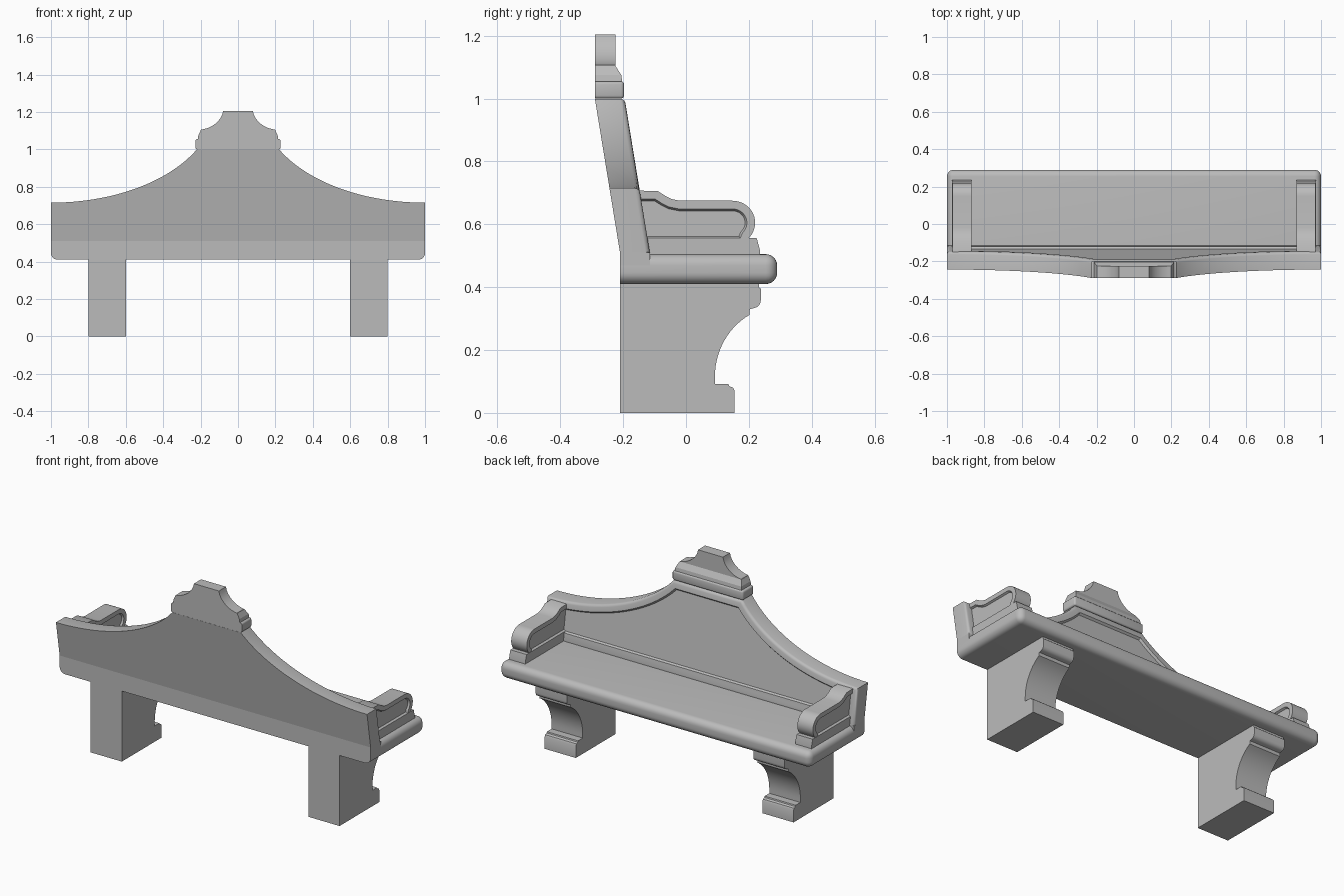
import bpy, bmesh, math
from mathutils import Vector

cube = bpy.data.objects.get("Cube")
if cube:
    bpy.data.objects.remove(cube, do_unlink=True)

stone = bpy.data.materials.new("grey_stone")
stone.use_nodes = True
GREY = (0.5, 0.5, 0.5, 1)
stone.diffuse_color = GREY
stone.node_tree.nodes["Principled BSDF"].inputs["Base Color"].default_value = GREY


def finish(name, bm):
    bmesh.ops.recalc_face_normals(bm, faces=bm.faces)
    mesh = bpy.data.meshes.new(name)
    bm.to_mesh(mesh)
    bm.free()
    mesh.materials.append(stone)
    obj = bpy.data.objects.new(name, mesh)
    bpy.context.collection.objects.link(obj)
    bpy.ops.object.select_all(action='DESELECT')
    obj.select_set(True)
    bpy.context.view_layer.objects.active = obj
    bpy.ops.object.shade_smooth_by_angle(angle=math.radians(35))
    return obj


def prism(start, end):
    """Join two matching outlines; returns the mesh and its two caps."""
    bm = bmesh.new()
    a = [bm.verts.new(p) for p in start]
    b = [bm.verts.new(p) for p in end]
    caps = [bm.faces.new(a[::-1]), bm.faces.new(b)]
    for i in range(len(a)):
        j = (i + 1) % len(a)
        bm.faces.new((a[i], a[j], b[j], b[i]))
    bmesh.ops.recalc_face_normals(bm, faces=bm.faces)
    return bm, caps


def side_prism(outline, x0, x1):
    return prism([(x0, y, z) for y, z in outline], [(x1, y, z) for y, z in outline])


def box(x, y0, y1, z0, z1):
    return side_prism([(y0, z0), (y1, z0), (y1, z1), (y0, z1)], -x, x)[0]


def arc(cy, cz, ry, rz, a0, a1, n=12):
    angles = [math.radians(a0 + (a1 - a0) * i / n) for i in range(n + 1)]
    return [(cy + ry * math.cos(t), cz + rz * math.sin(t)) for t in angles]


def bevel(bm, edges, width, segments=4):
    bmesh.ops.bevel(bm, geom=list(edges), offset=width, segments=segments,
                    profile=0.5, affect='EDGES')


def recess(bm, face, border, lip, depth):
    bmesh.ops.inset_region(bm, faces=[face], thickness=border, use_even_offset=True)
    bmesh.ops.inset_region(bm, faces=[face], thickness=lip, depth=-depth,
                           use_even_offset=True)


# Seat slab, rounded everywhere but along its rear
bm = box(1, -0.21, 0.29, 0.41, 0.505)
bevel(bm, [e for e in bm.edges if any(v.co.y > 0 for v in e.verts)], 0.036, 6)
finish("seat", bm)

# Upright foot of the backrest
finish("backrest_foot", box(1, -0.21, -0.115, 0.455, 0.51))


# Leaning backrest with swept shoulders and a sunken front panel
def lean(x, z, y):
    return (x, y - 0.08 * (z - 0.51) / 0.49, z)


sweep = arc(1.0, 1.245, 0.88, 0.53, -90, -152.4, 24)
outline = [(1, 0.51)] + sweep + [(-x, z) for x, z in sweep[::-1]] + [(-1, 0.51)]
bm, (rear, front) = prism([lean(x, z, -0.21) for x, z in outline],
                          [lean(x, z, -0.115) for x, z in outline])
rim = [e for e in front.edges if max(v.co.z for v in e.verts) > 0.52]
recess(bm, front, 0.04, 0.008, 0.012)
bevel(bm, rim, 0.014, 3)
finish("backrest", bm)

# Crest: rounded band, sloped shoulder and curved cap
bm = box(0.228, -0.29, -0.197, 1.0, 1.055)
bevel(bm, [e for e in bm.edges if any(v.co.y > -0.25 for v in e.verts)], 0.01, 3)
finish("crest_band", bm)


def layer(x, y, z):
    return [(-x, -0.29, z), (x, -0.29, z), (x, y, z), (-x, y, z)]


finish("crest_shoulder_base", prism(layer(0.215, -0.203, 1.055), layer(0.212, -0.206, 1.075))[0])
finish("crest_shoulder", prism(layer(0.212, -0.206, 1.075), layer(0.198, -0.225, 1.105))[0])
curve = arc(0.215, 1.225, 0.138, 0.12, -98, -168, 10)
cap = [(0.198, 1.1)] + curve[:-1] + [(0.08, 1.204)]
cap += [(-x, z) for x, z in cap[::-1]]
finish("crest_cap", prism([(x, -0.29, z) for x, z in cap], [(x, -0.225, z) for x, z in cap])[0])

# Leg profile: plinth, concave scoop, moulded top
leg = [(-0.21, 0), (0.155, 0), (0.155, 0.07), (0.15, 0.08), (0.137, 0.085), (0.135, 0.092),
       (0.092, 0.092)]
leg += arc(0.305, 0.115, 0.213, 0.225, 180, 119, 14)
leg += [(0.203, 0.33), (0.215, 0.333)] + arc(0.212, 0.358, 0.026, 0.025, -80, 0, 5)
leg += [(0.238, 0.395), (0.232, 0.4), (0.232, 0.42), (-0.21, 0.42)]

# Armrest profile: raised rear, ogee step and round nose
arm = [(-0.2, 0.53), (0.19, 0.53)] + arc(0.148, 0.605, 0.072, 0.07, -42, 90, 14)
arm += [(-0.02, 0.675), (-0.045, 0.68), (-0.065, 0.69), (-0.09, 0.706), (-0.2, 0.708)]
base = [(-0.13, 0.495), (0.236, 0.495), (0.236, 0.515), (0.225, 0.556), (-0.13, 0.556)]

for side, s in (("left", 1), ("right", -1)):
    bm, caps = side_prism(leg, s * 0.6, s * 0.8)
    finish(side + "_leg", bm)
    bm, caps = side_prism(arm, s * 0.87, s * 0.97)
    for face in caps:
        recess(bm, face, 0.026, 0.006, 0.01)
    finish(side + "_armrest", bm)
    finish(side + "_armrest_base", side_prism(base, s * 0.868, s * 0.972)[0])
